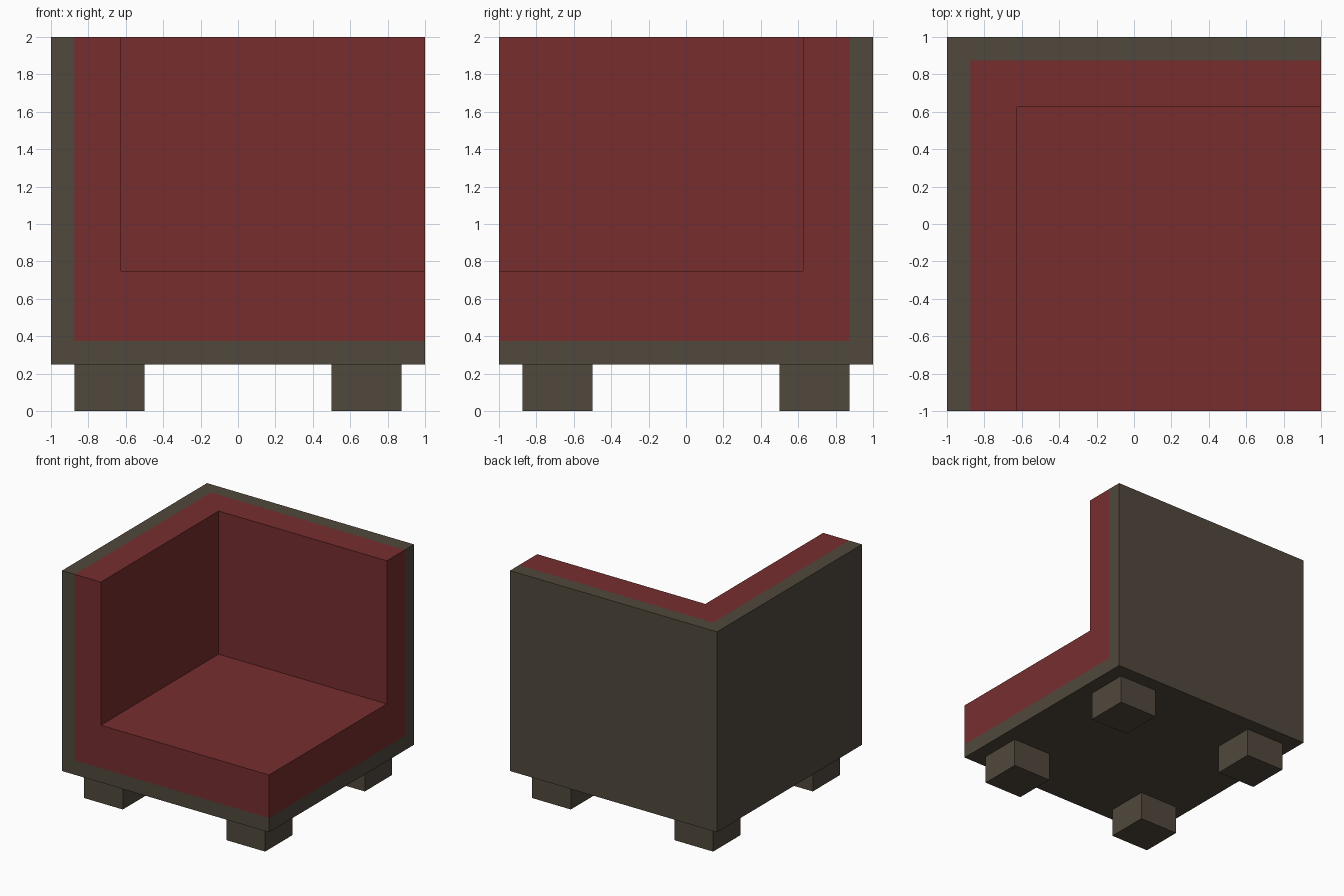
import bpy
import bmesh
from mathutils import Vector

cube = bpy.data.objects.get("Cube")
if cube:
    bpy.data.objects.remove(cube, do_unlink=True)


def make_material(name, color):
    mat = bpy.data.materials.new(name)
    mat.use_nodes = True
    mat.diffuse_color = (*color, 1)
    mat.node_tree.nodes["Principled BSDF"].inputs["Base Color"].default_value = (*color, 1)
    return mat


wood = make_material("dark_wood", (0.082, 0.065, 0.045))
fabric = make_material("red_fabric", (0.185, 0.027, 0.028))


def add_object(name, bm, mat):
    bmesh.ops.remove_doubles(bm, verts=bm.verts, dist=1e-5)
    bmesh.ops.recalc_face_normals(bm, faces=bm.faces)
    mesh = bpy.data.meshes.new(name)
    bm.to_mesh(mesh)
    bm.free()
    mesh.materials.append(mat)
    obj = bpy.data.objects.new(name, mesh)
    bpy.context.collection.objects.link(obj)
    return obj


def corner_shell(name, outer, inner, opening, mat):
    """Box from outer corner to opening corner, notched back to the inner corner."""
    a, b, c = range(3)
    levels = (outer, inner, opening)
    bm = bmesh.new()

    def face(axis, level, outline):
        verts = []
        for u, v in outline:
            p = Vector()
            p[axis] = levels[level][axis]
            p[(axis + 1) % 3] = levels[u][(axis + 1) % 3]
            p[(axis + 2) % 3] = levels[v][(axis + 2) % 3]
            verts.append(bm.verts.new(p))
        bm.faces.new(verts)

    for axis in range(3):
        for level in (a, b):  # outside and inside panels
            face(axis, level, [(level, level), (c, level), (c, c), (level, c)])
        # L-shaped rim
        face(axis, c, [(a, a), (c, a), (c, b), (b, b), (b, c), (a, c)])
    return add_object(name, bm, mat)


# Wooden shell: base, back wall and right wall, open towards front, left and top
opening = (1, -1, 2)
corner_shell("frame", (-1, 1, 0.25), (-0.875, 0.875, 0.375), opening, wood)

# Upholstery lining the shell
corner_shell("cushion", (-0.875, 0.875, 0.375), (-0.625, 0.625, 0.75), opening, fabric)

# Four block legs
for y, depth in ((-1, "front"), (1, "back")):
    for x, side in ((-1, "right"), (1, "left")):
        bm = bmesh.new()
        bmesh.ops.create_cube(bm, size=1)
        bmesh.ops.scale(bm, vec=(0.375, 0.375, 0.25), verts=bm.verts)
        leg = add_object(f"{depth}_{side}_leg", bm, wood)
        leg.location = (0.6875 * x, 0.6875 * y, 0.125)
